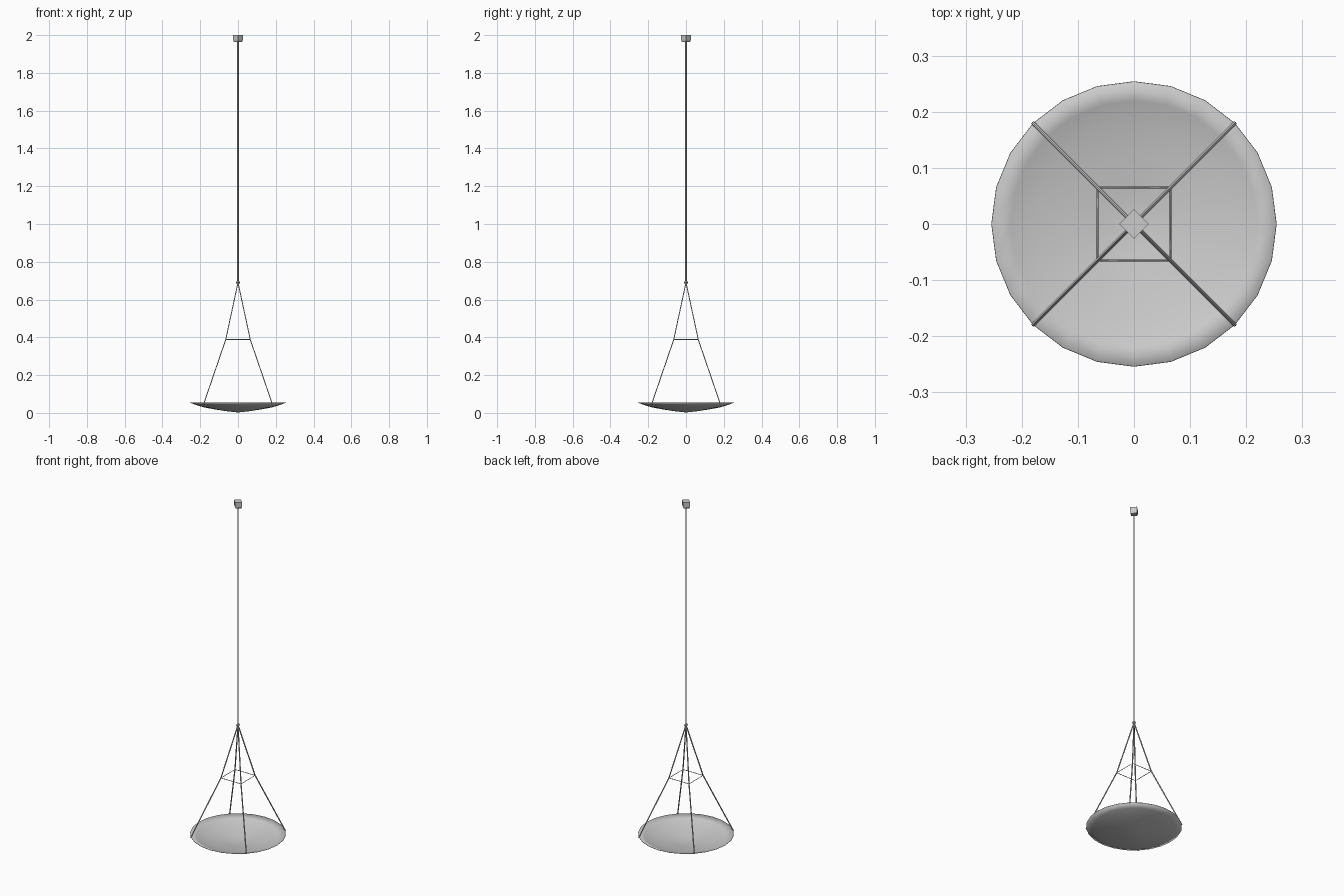
import bpy, bmesh, math
from mathutils import Vector

if "Cube" in bpy.data.objects:
    bpy.data.objects.remove(bpy.data.objects["Cube"])


def lathe(name, profile, sides, turn=0.0, smooth=False):
    """Revolve (radius, z) points; zero radius makes a pole."""
    bm = bmesh.new()
    rings = []
    for r, z in profile:
        if r == 0:
            rings.append([bm.verts.new((0, 0, z))] * sides)
        else:
            rings.append([bm.verts.new((r * math.cos(turn + 2 * math.pi * i / sides),
                                        r * math.sin(turn + 2 * math.pi * i / sides), z))
                          for i in range(sides)])
    for a, b in zip(rings, rings[1:]):
        for i in range(sides):
            j = (i + 1) % sides
            bm.faces.new(list(dict.fromkeys((a[i], a[j], b[j], b[i]))))
    bmesh.ops.recalc_face_normals(bm, faces=bm.faces)
    mesh = bpy.data.meshes.new(name)
    bm.to_mesh(mesh)
    bm.free()
    ob = bpy.data.objects.new(name, mesh)
    bpy.context.collection.objects.link(ob)
    if smooth:
        for p in mesh.polygons:
            p.use_smooth = True
    return ob


def wire(name, points, radius, closed=False):
    """Thin four-sided wire along a path."""
    cu = bpy.data.curves.new(name, 'CURVE')
    cu.dimensions = '3D'
    cu.bevel_depth = radius
    cu.bevel_resolution = 0
    cu.use_fill_caps = True
    sp = cu.splines.new('POLY')
    sp.points.add(len(points) - 1)
    for p, co in zip(sp.points, points):
        p.co = (*co, 1)
    sp.use_cyclic_u = closed
    ob = bpy.data.objects.new(name, cu)
    bpy.context.collection.objects.link(ob)
    return ob


# Shallow dish, thin sheet open at the top
dish = lathe("dish", [(0, 0.003), (0.06, 0.010), (0.12, 0.019), (0.18, 0.030),
                      (0.22, 0.042), (0.254, 0.055)], 24, smooth=True)
sheet = dish.modifiers.new("thickness", 'SOLIDIFY')
sheet.thickness = 0.002
sheet.offset = 0

# Four bent suspension wires from rim to knot
corners = [(1, 1), (-1, 1), (-1, -1), (1, -1)]
for n, (sx, sy) in enumerate(corners):
    wire(f"suspension_wire_{n + 1}",
         [(0.18 * sx, 0.18 * sy, 0.052), (0.065 * sx, 0.065 * sy, 0.388), (0, 0, 0.69)],
         0.0033)

# Square spreader at the bend
wire("spreader_frame", [(0.065 * sx, 0.065 * sy, 0.388) for sx, sy in corners], 0.002, True)

# Knot joining the wires to the cord
lathe("knot", [(0, 0.68), (0.007, 0.683), (0.010, 0.69), (0.007, 0.697), (0, 0.70)], 8)

# Long hanging cord
lathe("cord", [(0, 0.69), (0.004, 0.69), (0.004, 1.97), (0, 1.97)], 4)

# Ceiling cap, square block turned 45 degrees with a chamfered bottom
lathe("ceiling_cap", [(0, 1.963), (0.021, 1.963), (0.026, 1.972), (0.026, 2.0), (0, 2.0)], 4)
